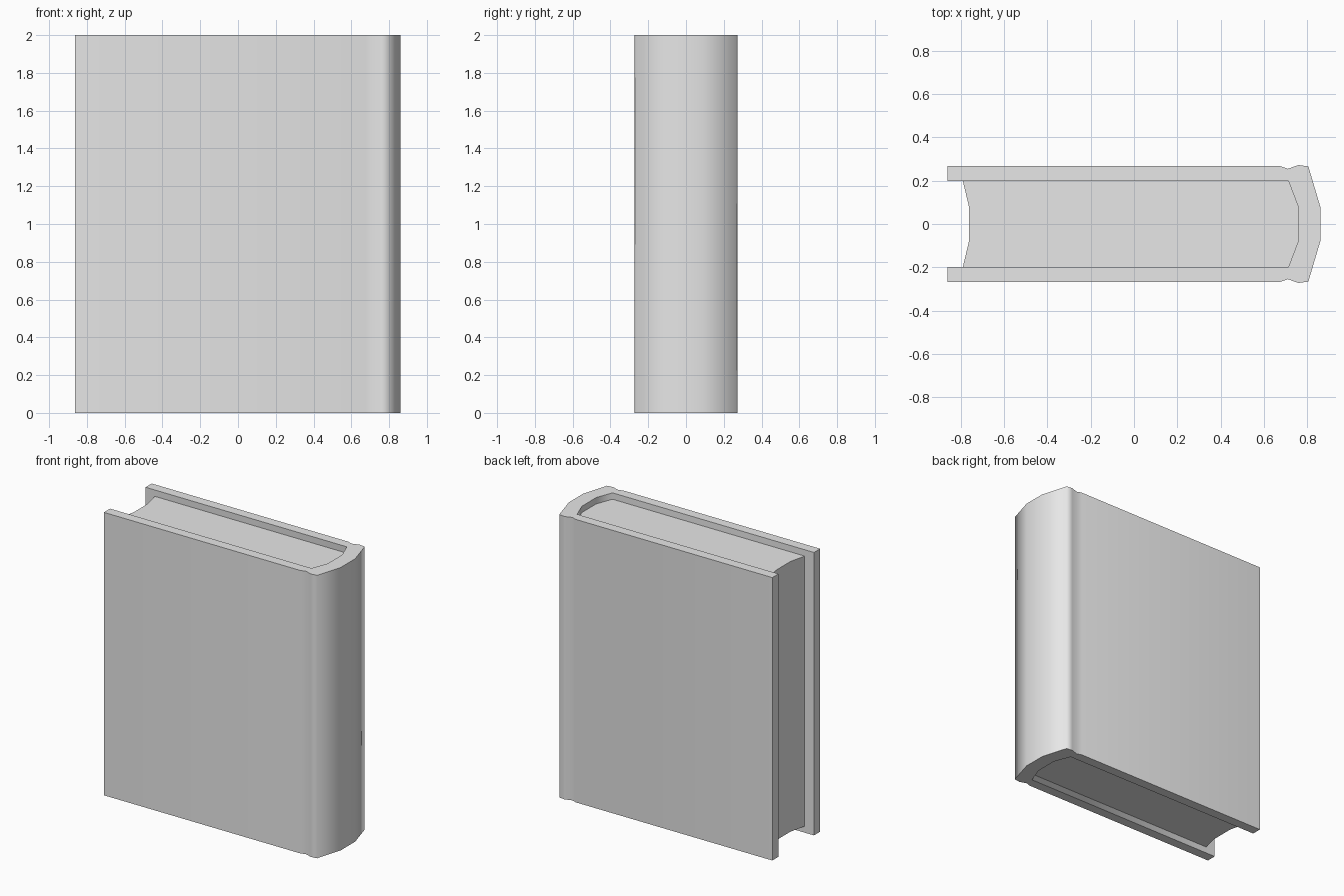
import bpy
import bmesh
from math import radians

if "Cube" in bpy.data.objects:
    bpy.data.objects.remove(bpy.data.objects["Cube"], do_unlink=True)

GREY = (0.8, 0.8, 0.8, 1.0)
grey = bpy.data.materials.new("light grey")
grey.use_nodes = True
grey.diffuse_color = GREY
grey.node_tree.nodes["Principled BSDF"].inputs["Base Color"].default_value = GREY


def mirrored(half):
    """Continue a back-half outline into the front half."""
    return half + [(x, -y) for x, y in reversed(half)]


def extrude_profile(name, outline, bottom, top):
    """Raise a flat outline into an upright solid."""
    bm = bmesh.new()
    base = bm.faces.new([bm.verts.new((x, y, bottom)) for x, y in outline])
    raised = bmesh.ops.extrude_face_region(bm, geom=[base], use_keep_orig=True)
    verts = [v for v in raised["geom"] if isinstance(v, bmesh.types.BMVert)]
    bmesh.ops.translate(bm, verts=verts, vec=(0, 0, top - bottom))
    bmesh.ops.recalc_face_normals(bm, faces=bm.faces)
    mesh = bpy.data.meshes.new(name)
    bm.to_mesh(mesh)
    bm.free()
    mesh.materials.append(grey)
    obj = bpy.data.objects.new(name, mesh)
    bpy.context.collection.objects.link(obj)
    bpy.ops.object.select_all(action="DESELECT")
    obj.select_set(True)
    bpy.context.view_layer.objects.active = obj
    bpy.ops.object.shade_smooth_by_angle(angle=radians(75))
    return obj


# Cover: two boards, hinge grooves and a rounded spine in one wrap
outer = mirrored([(-0.862, 0.267), (0.675, 0.267), (0.71, 0.255),
                  (0.76, 0.272), (0.805, 0.266), (0.86, 0.08)])
inner = mirrored([(-0.862, 0.198), (0.713, 0.198), (0.758, 0.08)])
extrude_profile("cover", outer + inner[::-1], 0, 2)

# Page block: hollow fore edge, rounded back, set in from the cover ends
back = mirrored([(0.713, 0.198), (0.758, 0.08)])
fore_edge = mirrored([(-0.79, 0.198), (-0.762, 0.08)])
extrude_profile("pages", back + fore_edge[::-1], 0.045, 1.955)
